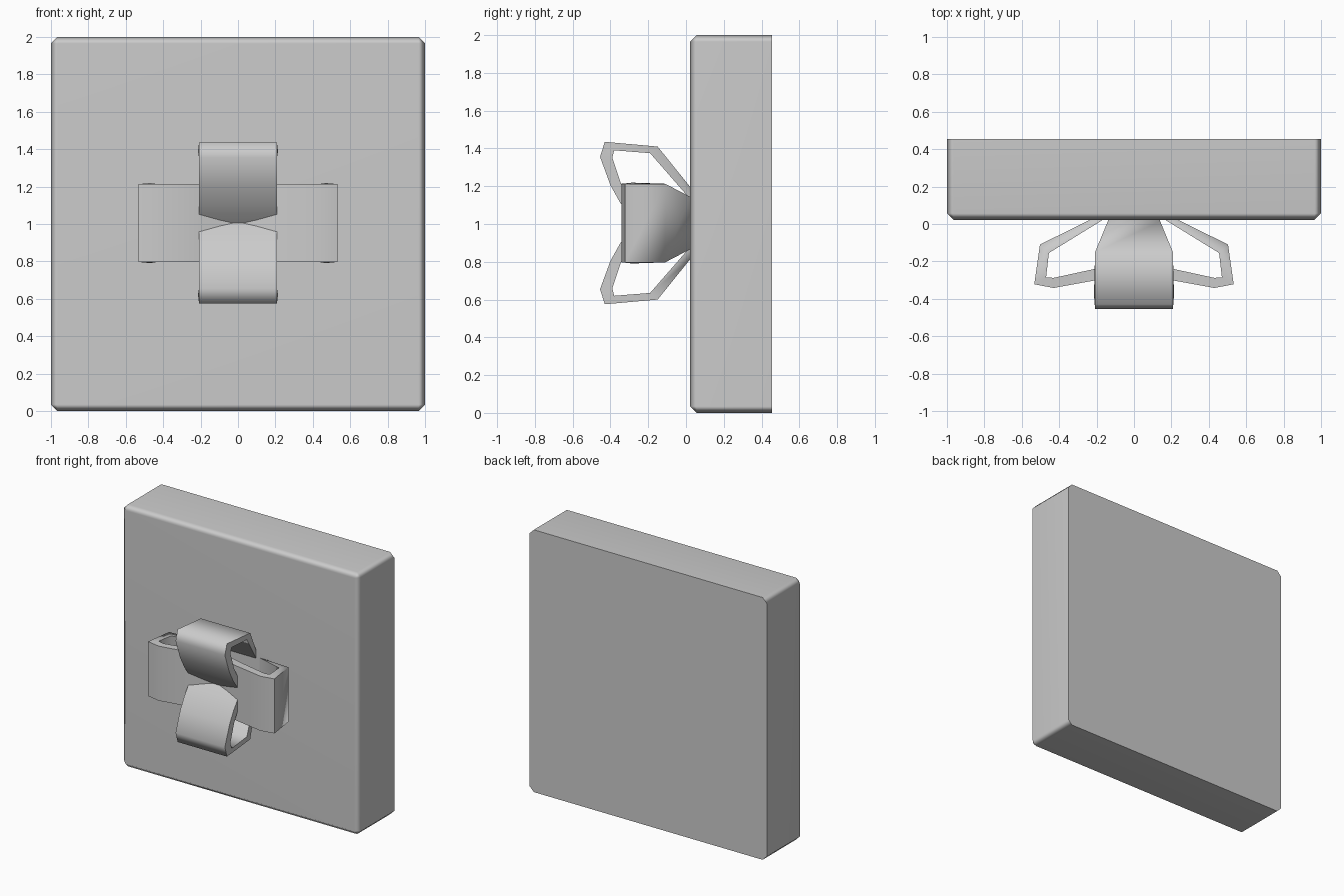
import bpy, bmesh, math

if "Cube" in bpy.data.objects:
    bpy.data.objects.remove(bpy.data.objects["Cube"])


def make_object(name, bm, angle):
    bmesh.ops.recalc_face_normals(bm, faces=bm.faces)
    mesh = bpy.data.meshes.new(name)
    bm.to_mesh(mesh)
    bm.free()
    obj = bpy.data.objects.new(name, mesh)
    bpy.context.collection.objects.link(obj)
    bpy.ops.object.select_all(action='DESELECT')
    obj.select_set(True)
    bpy.context.view_layer.objects.active = obj
    bpy.ops.object.shade_smooth_by_angle(angle=math.radians(angle))
    return obj


# Box: front rim and the four depth edges are chamfered, back stays sharp
Y_FRONT, Y_BACK = 0.022, 0.455
bm = bmesh.new()
bmesh.ops.create_cube(bm, size=1)
for v in bm.verts:
    v.co = (v.co.x * 2, Y_FRONT if v.co.y < 0 else Y_BACK, v.co.z * 2 + 1)
edges = [e for e in bm.edges if any(v.co.y < 0.1 for v in e.verts)]
bmesh.ops.bevel(bm, geom=edges, offset=0.035, segments=1, affect='EDGES')
box = make_object("gift_box", bm, 60)
weighted = box.modifiers.new("weighted_normals", 'WEIGHTED_NORMAL')
weighted.keep_sharp = True


# Bow ribbon: half profile (distance from centre, depth y, half width), mirrored
def ribbon(name, outer, inner, vertical):
    bm = bmesh.new()

    def place(r, y, w):
        return (w, y, 1.005 + r) if vertical else (r, y, 1.005 + w)

    def full(half):
        return [(-r, y, w) for r, y, w in reversed(half[1:])] + half

    rings = []
    for o, i in zip(full(outer), full(inner)):
        rings.append([bm.verts.new(place(o[0], o[1], -o[2])),
                      bm.verts.new(place(o[0], o[1], o[2])),
                      bm.verts.new(place(i[0], i[1], i[2])),
                      bm.verts.new(place(i[0], i[1], -i[2]))])
    for a, b in zip(rings, rings[1:]):
        for k in range(4):
            n = (k + 1) % 4
            bm.faces.new((a[k], a[n], b[n], b[k]))
    bm.faces.new(rings[0])
    bm.faces.new(rings[-1])
    return make_object(name, bm, 82)


W, T = 0.208, 0.13
ribbon("bow_ribbon_vertical",
       [(0, -0.26, W), (0.05, -0.305, W), (0.11, -0.35, W), (0.2, -0.4, W), (0.35, -0.455, W),
        (0.43, -0.43, W), (0.405, -0.15, W), (0.2, 0.015, 0.14), (0.16, 0.05, T)],
       [(0, -0.2, W), (0.06, -0.25, W), (0.13, -0.3, W), (0.21, -0.345, W), (0.345, -0.39, W),
        (0.385, -0.38, W + 0.006), (0.37, -0.19, W), (0.135, 0.015, 0.14), (0.1, 0.05, T)],
       True)
ribbon("bow_ribbon_horizontal",
       [(0, -0.255, W), (0.1, -0.275, W), (0.2, -0.3, W), (0.43, -0.342, W),
        (0.533, -0.322, W), (0.503, -0.11, W), (0.24, 0.02, 0.14), (0.2, 0.05, T)],
       [(0, -0.195, W), (0.1, -0.212, W), (0.2, -0.238, W), (0.43, -0.288, W),
        (0.47, -0.285, W + 0.006), (0.455, -0.155, W), (0.17, 0.02, 0.14), (0.12, 0.05, T)],
       False)
